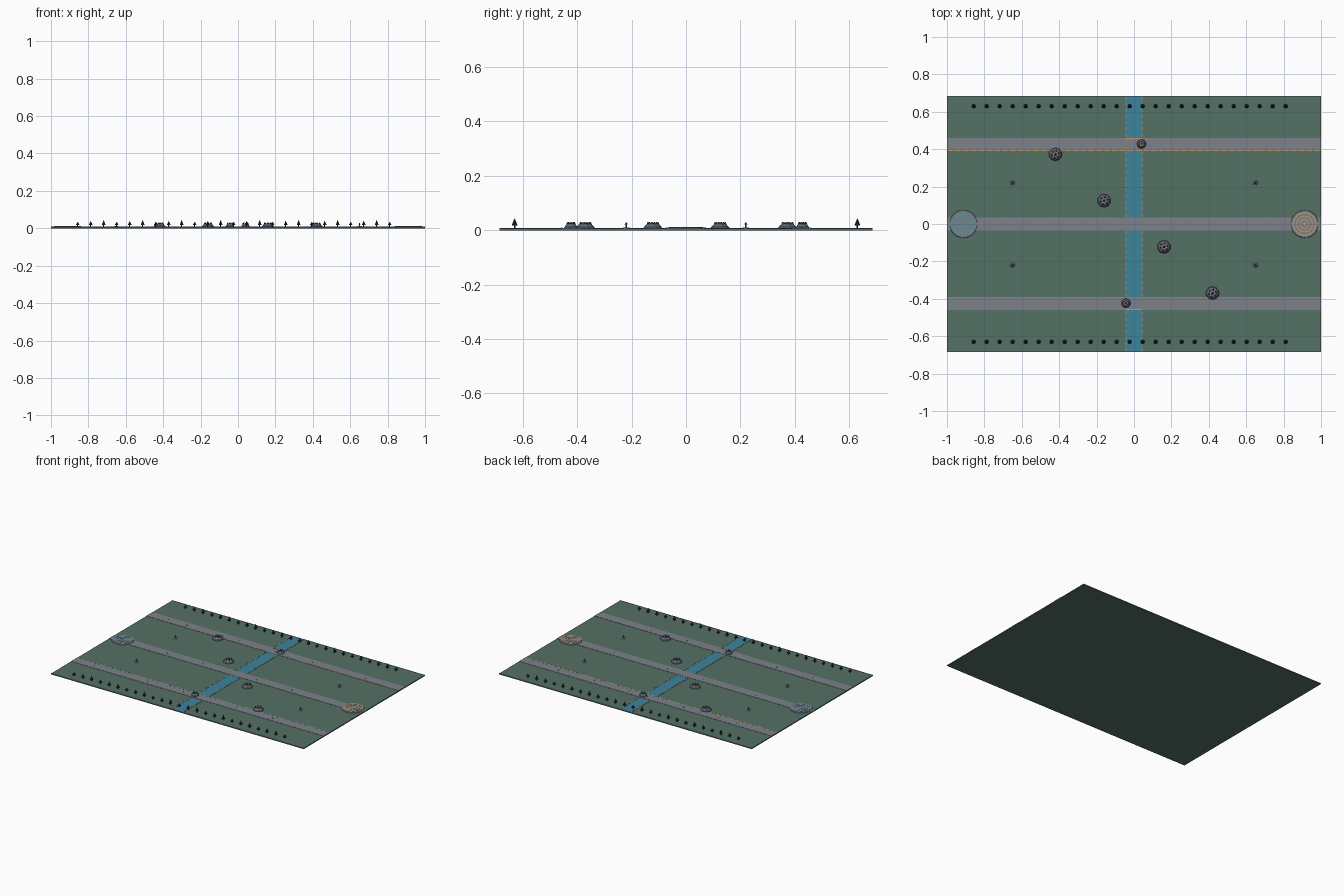
import bpy, bmesh, math
from mathutils import Matrix, Vector

old = bpy.data.objects.get("Cube")
if old:
    bpy.data.objects.remove(old, do_unlink=True)


def material(name, r, g, b):
    m = bpy.data.materials.new(name)
    m.use_nodes = True
    m.diffuse_color = (r, g, b, 1)
    m.node_tree.nodes["Principled BSDF"].inputs["Base Color"].default_value = (r, g, b, 1)
    return m


GRASS = material("grass green", .09, .165, .133)
STONE = material("lane grey", .21, .22, .26)
WATER = material("river blue", .045, .23, .33)
PINE = material("pine green", .012, .035, .03)
ROCK = material("dark rock", .06, .07, .09)
PALE = material("bank stone", .27, .25, .28)
GOLD = material("gold", .55, .33, .09)
TEAL = material("teal", .06, .3, .36)

TOP = .007


class Part:
    """Collects primitives of one colour into a single object."""

    def __init__(self, name, mat):
        self.name, self.mat, self.bm = name, mat, bmesh.new()

    def box(self, x, y, z, sx, sy, sz):
        mat = Matrix.Translation((x, y, z + sz / 2)) @ Matrix.Diagonal((sx, sy, sz, 1))
        bmesh.ops.create_cube(self.bm, size=1, matrix=mat)

    def cone(self, x, y, z, r1, r2, h, sides=8):
        bmesh.ops.create_cone(self.bm, cap_ends=True, segments=sides, radius1=r1,
                              radius2=r2, depth=h,
                              matrix=Matrix.Translation((x, y, z + h / 2)))

    def ring(self, x, y, z, radius, width, h, sides=40):
        loops = []
        for r, dz in ((radius, 0), (radius, h), (radius - width, h), (radius - width, 0)):
            loops.append([self.bm.verts.new((x + r * math.cos(math.tau * i / sides),
                                             y + r * math.sin(math.tau * i / sides),
                                             z + dz)) for i in range(sides)])
        for k in range(4):
            a, b = loops[k], loops[(k + 1) % 4]
            for i in range(sides):
                j = (i + 1) % sides
                self.bm.faces.new((a[i], a[j], b[j], b[i]))

    def finish(self):
        mesh = bpy.data.meshes.new(self.name)
        bmesh.ops.recalc_face_normals(self.bm, faces=self.bm.faces)
        self.bm.to_mesh(mesh)
        self.bm.free()
        mesh.materials.append(self.mat)
        bpy.context.collection.objects.link(bpy.data.objects.new(self.name, mesh))


# Ground slab with thin stone rims on the long edges
ground = Part("ground", GRASS)
ground.box(0, 0, 0, 2, 1.37, TOP)
ground.finish()
rim = Part("edge_rims", PALE)
for s in (-1, 1):
    rim.box(0, s * .683, TOP, 2, .004, .001)
rim.finish()

# River and the dashed stones along its banks
river = Part("river", WATER)
river.box(0, 0, TOP, .084, 1.366, .0008)
river.finish()
banks = Part("river_banks", PALE)
for s in (-1, 1):
    for i in range(42):
        y = -.672 + i * .0328
        if min(abs(y - c) for c in (-.425, 0, .425)) > .04:
            banks.box(s * .043, y, TOP, .007, .02, .002)
banks.finish()

# Three lanes across the field
LANES = (-.425, 0, .425)
lanes = Part("lanes", STONE)
for y in LANES:
    lanes.box(0, y, TOP, 2, .07, .0016)
lanes.finish()

# Lane markers
markers = Part("lane_markers", TEAL)
for y in LANES:
    for i in range(13):
        markers.cone(-.845 + i * .1417, y, TOP + .0016, .006, .006, .001, 4)
markers.finish()

# Dashed kerbs on the inner lane edges, and bridge edges at the river
for name, mat, s in (("gold_kerb", GOLD, 1), ("pale_kerb", PALE, -1)):
    kerb = Part(name, mat)
    for i in range(48):
        kerb.box(-.98 + i * .0417, s * .393, TOP, .026, .006, .002)
    kerb.finish()
bridges = Part("bridge_edges", GOLD)
for s in (-1, 1):
    bridges.box(0, s * .457, TOP, .09, .006, .003)
bridges.finish()

# Round home platforms with concentric rings
for name, s, mat in (("left_base", 1, GOLD), ("right_base", -1, TEAL)):
    disc = Part(name + "_platform", STONE)
    disc.cone(s * .912, 0, TOP, .074, .072, .004, 40)
    disc.finish()
    rings = Part(name + "_rings", mat)
    for r in (.062, .044, .026):
        rings.ring(s * .912, 0, TOP + .004, r, .005, .001)
    rings.cone(s * .912, 0, TOP + .004, .008, .008, .001, 12)
    rings.finish()

# Pine rows along the long sides
pines = Part("pines", PINE)
for s in (-1, 1):
    for i in range(25):
        x, h = -.857 + i * .0695, .018 + .005 * (i % 3)
        pines.cone(x, s * .63, TOP, .003, .003, .012, 6)
        pines.cone(x, s * .63, TOP + .01, .011, 0, h, 8)
pines.finish()

# Rock mounds crowned with small crags
mounds = Part("rock_mounds", ROCK)
tops = Part("mound_tops", STONE)
crags = Part("mound_crags", ROCK)
for x, y, r in ((-.42, .373, .036), (-.16, .125, .036), (.16, -.122, .036),
                (.42, -.37, .036), (.04, .428, .026), (-.043, -.423, .026)):
    mounds.cone(x, y, TOP, r, r * .78, .01, 10)
    tops.cone(x, y, TOP + .01, r * .78, r * .6, .006, 10)
    crags.cone(x, y, TOP + .016, r * .2, 0, .008, 5)
    for k in range(6):
        a = math.tau * k / 6 + .3
        crags.cone(x + r * .52 * math.cos(a), y + r * .52 * math.sin(a),
                   TOP + .012, r * .2, r * .05, .011, 5)
for p in (mounds, tops, crags):
    p.finish()

# Small watch posts between the lanes
posts = Part("watch_posts", ROCK)
lamps = Part("post_bases", PALE)
for sx in (-1, 1):
    for sy in (-1, 1):
        x, y = sx * .65, sy * .22
        lamps.cone(x, y, TOP, .013, .011, .004, 8)
        posts.cone(x, y, TOP + .004, .003, .003, .014, 6)
        posts.cone(x, y, TOP + .014, .006, 0, .01, 6)
posts.finish()
lamps.finish()
